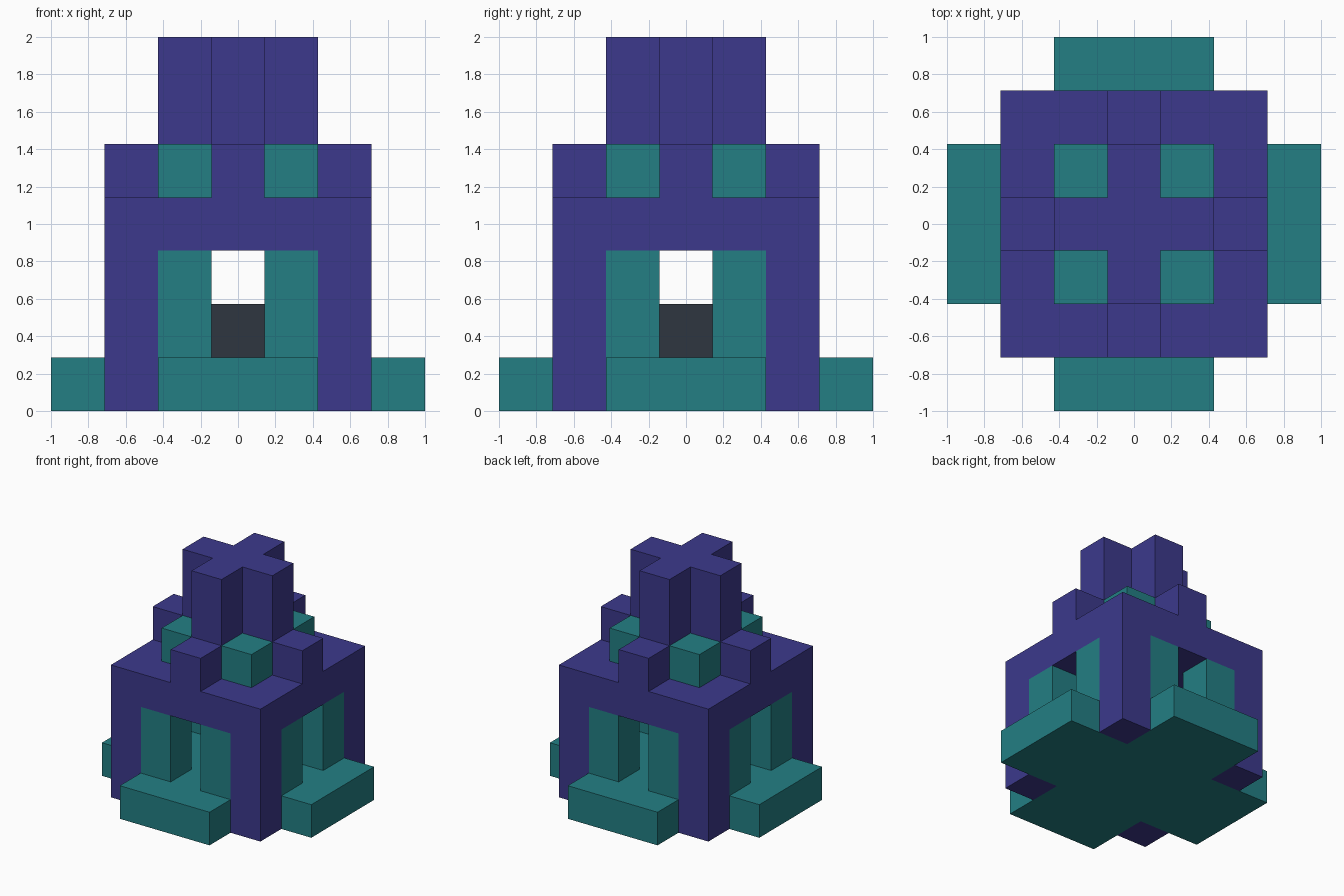
import bpy
import bmesh

U = 2 / 7  # one building block

old = bpy.data.objects.get("Cube")
if old:
    bpy.data.objects.remove(old, do_unlink=True)


def make_material(name, rgb):
    linear = [((c / 255 + 0.055) / 1.055) ** 2.4 for c in rgb]
    mat = bpy.data.materials.new(name)
    mat.use_nodes = True
    mat.diffuse_color = (*linear, 1)
    mat.node_tree.nodes["Principled BSDF"].inputs["Base Color"].default_value = (*linear, 1)
    return mat


purple = make_material("purple", (60, 57, 140))
teal = make_material("teal", (35, 127, 132))
charcoal = make_material("charcoal", (46, 54, 64))


def prism(name, outline, bottom, top, mat):
    """Extrude a flat outline, given in blocks, from bottom to top."""
    bm = bmesh.new()
    base = bm.faces.new([bm.verts.new((x * U, y * U, bottom * U)) for x, y in outline])
    new = bmesh.ops.extrude_face_region(bm, geom=[base])["geom"]
    verts = [g for g in new if isinstance(g, bmesh.types.BMVert)]
    bmesh.ops.translate(bm, verts=verts, vec=(0, 0, (top - bottom) * U))
    bmesh.ops.recalc_face_normals(bm, faces=bm.faces)
    mesh = bpy.data.meshes.new(name)
    bm.to_mesh(mesh)
    bm.free()
    mesh.materials.append(mat)
    obj = bpy.data.objects.new(name, mesh)
    bpy.context.collection.objects.link(obj)
    return obj


def box(name, x, y, half, bottom, top, mat):
    corners = [(-1, -1), (1, -1), (1, 1), (-1, 1)]
    return prism(name, [(x + half * a, y + half * b) for a, b in corners], bottom, top, mat)


def cross(name, arm, half, bottom, top, mat):
    outline = []
    x, y = 1, 0
    for _ in range(4):  # one arm end and inner corner per quarter turn
        for along, side in ((arm, -half), (arm, half), (half, half)):
            outline.append((along * x - side * y, along * y + side * x))
        x, y = -y, x
    return prism(name, outline, bottom, top, mat)


# Base with four steps, and the block in the middle of the room
cross("base_steps", 3.5, 1.5, 0, 1, teal)
box("altar", 0, 0, 0.5, 1, 2, charcoal)

# Corner posts, door jambs and roof ornaments, one set per corner
for sx in (-1, 1):
    for sy in (-1, 1):
        box("corner_post", 2 * sx, 2 * sy, 0.5, 0, 3, purple)
        box("door_jamb_front_back", sx, 2 * sy, 0.5, 1, 3, teal)
        box("door_jamb_side", 2 * sx, sy, 0.5, 1, 3, teal)
        box("roof_ornament", sx, sy, 0.5, 4, 5, teal)

# Roof slab, buttresses and tower
box("roof_slab", 0, 0, 2.5, 3, 4, purple)
cross("buttresses", 2.5, 0.5, 4, 5, purple)
cross("tower", 1.5, 0.5, 5, 7, purple)
